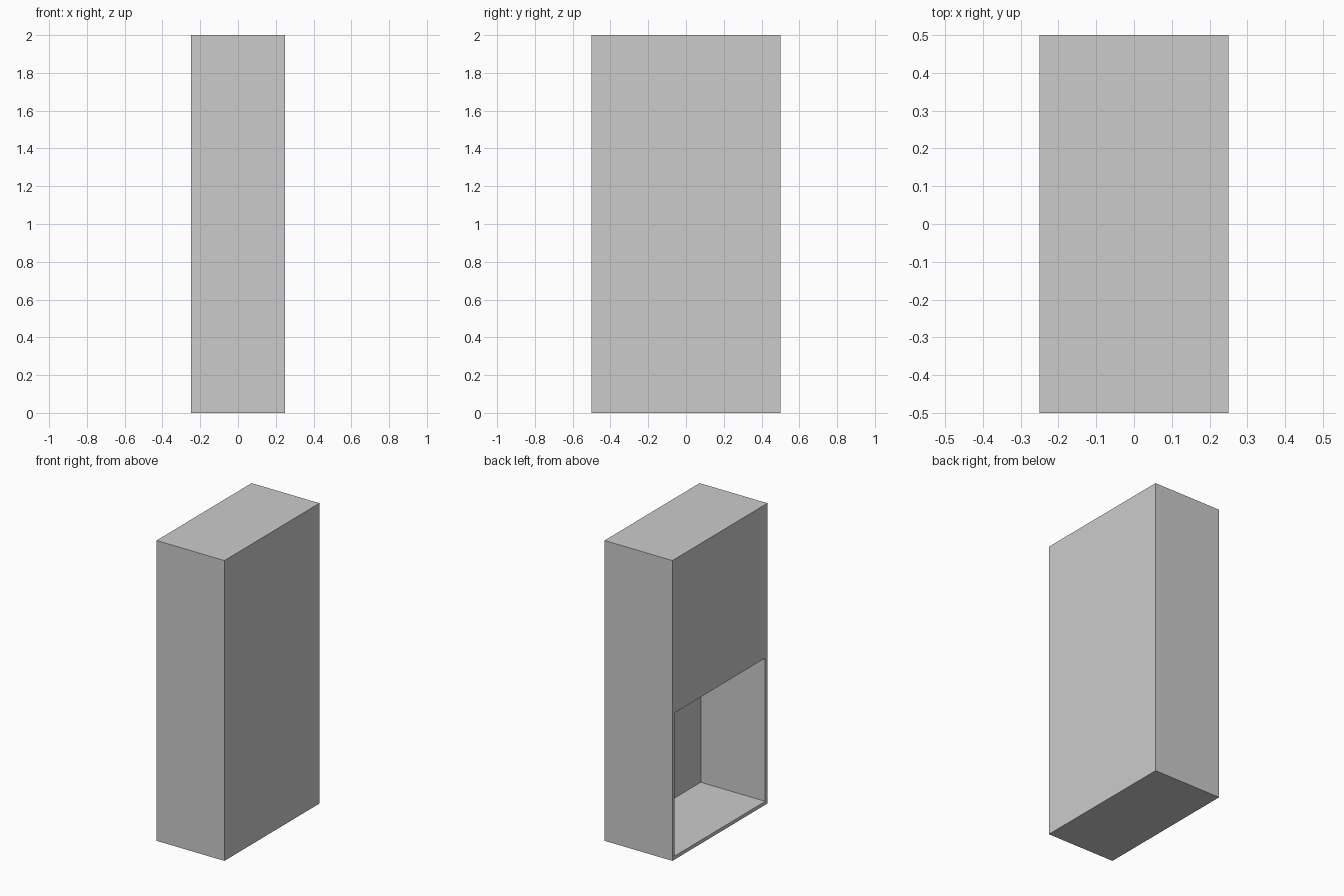
import bpy, bmesh
from mathutils import Vector

if "Cube" in bpy.data.objects:
    bpy.data.objects.remove(bpy.data.objects["Cube"])

W, D, H = 0.5, 1.0, 2.0
RIM, DEPTH = 0.033, 0.475

# Cabinet block standing on the ground
bm = bmesh.new()
bmesh.ops.create_cube(bm, size=1)
bmesh.ops.scale(bm, vec=(W, D, H), verts=bm.verts)
bmesh.ops.translate(bm, vec=(0, 0, H / 2), verts=bm.verts)

# Split at mid height so the lower half of the left side can be opened
bmesh.ops.bisect_plane(bm, geom=bm.verts[:] + bm.edges[:] + bm.faces[:],
                       plane_co=(0, 0, H / 2), plane_no=(0, 0, 1))
bm.normal_update()

# Open compartment: thin rim, then pushed in to a thin back wall
opening = next(f for f in bm.faces
               if f.normal.x < -0.9 and f.calc_center_median().z < H / 2)
bmesh.ops.inset_region(bm, faces=[opening], thickness=RIM)
pushed = bmesh.ops.extrude_discrete_faces(bm, faces=[opening])["faces"][0]
bmesh.ops.translate(bm, vec=Vector((DEPTH, 0, 0)), verts=pushed.verts)
bmesh.ops.recalc_face_normals(bm, faces=bm.faces)

mesh = bpy.data.meshes.new("cabinet")
bm.to_mesh(mesh)
bm.free()
cabinet = bpy.data.objects.new("cabinet", mesh)
bpy.context.collection.objects.link(cabinet)
